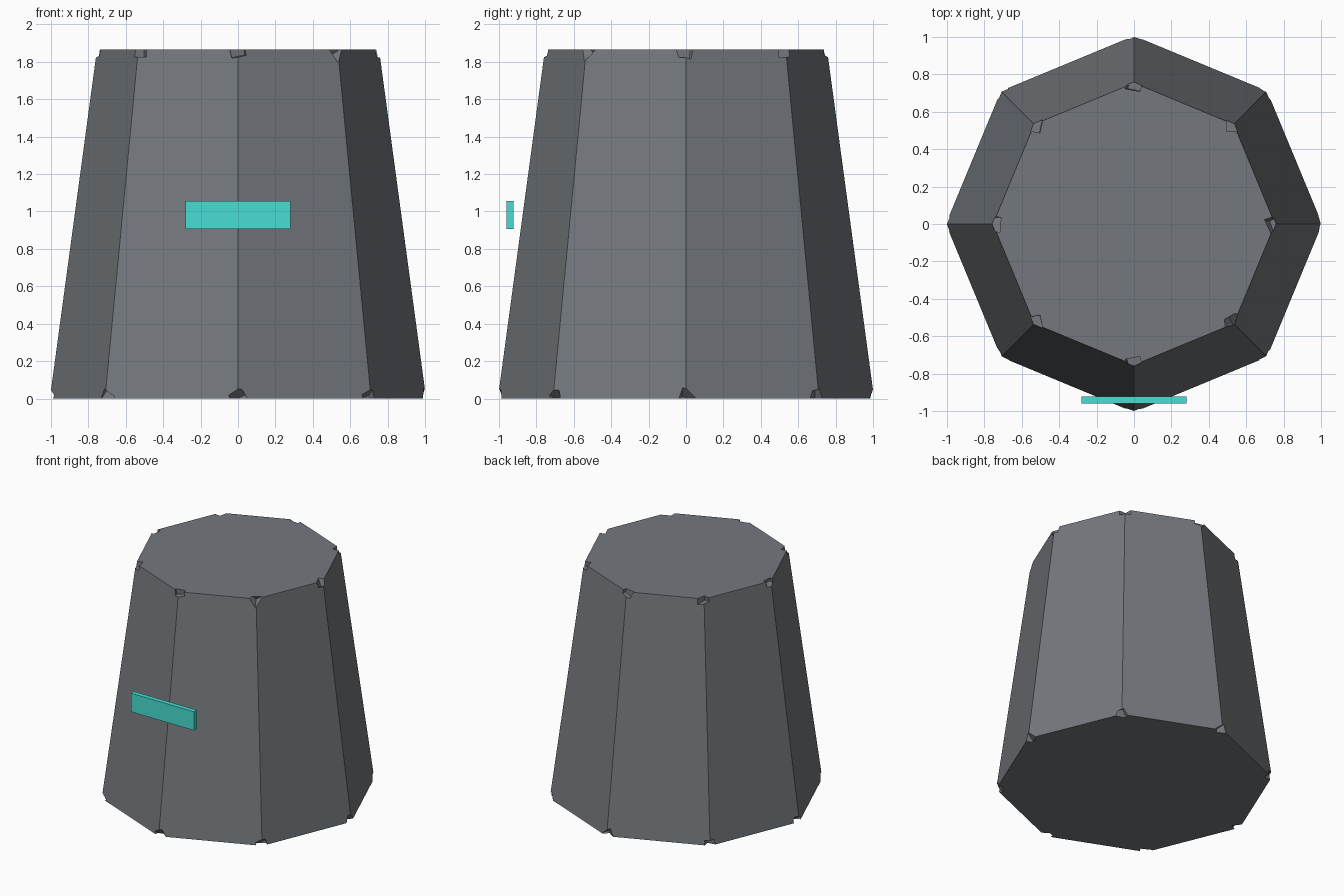
import bpy, bmesh, random
from math import cos, sin, pi
from mathutils import Euler, Matrix, Vector

if "Cube" in bpy.data.objects:
    bpy.data.objects.remove(bpy.data.objects["Cube"])

random.seed(4)
H, R0, R1, SIDES = 1.865, 1.006, 0.754, 8


def corner(i, r, z):
    a = 2 * pi * i / SIDES
    return Vector((r * cos(a), r * sin(a), z))


def make_object(name, bm, color=None):
    bmesh.ops.recalc_face_normals(bm, faces=bm.faces[:])
    mesh = bpy.data.meshes.new(name)
    bm.to_mesh(mesh)
    bm.free()
    if color:
        mat = bpy.data.materials.new(name + "_color")
        mat.diffuse_color = (*color, 1)
        mat.use_nodes = True
        mat.node_tree.nodes["Principled BSDF"].inputs["Base Color"].default_value = mat.diffuse_color
        mesh.materials.append(mat)
    obj = bpy.data.objects.new(name, mesh)
    bpy.context.collection.objects.link(obj)
    return obj


DARK_GREY = (0.175, 0.187, 0.205)
TEAL = (0.065, 0.74, 0.65)

# Tapered octagonal body
bm = bmesh.new()
low = [bm.verts.new(corner(i, R0, 0)) for i in range(SIDES)]
top = [bm.verts.new(corner(i, R1, H)) for i in range(SIDES)]
bm.faces.new(low[::-1])
bm.faces.new(top)
for i in range(SIDES):
    j = (i + 1) % SIDES
    bm.faces.new((low[i], low[j], top[j], top[i]))
body = make_object("body", bm, DARK_GREY)

# Small tumbled cubes that chip every corner
bm = bmesh.new()
for r, z in ((R0, 0), (R1, H)):
    for i in range(SIDES):
        turn = Euler([random.uniform(0, pi) for _ in range(3)]).to_matrix().to_4x4()
        bmesh.ops.create_cube(bm, size=0.078,
                              matrix=Matrix.Translation(corner(i, r, z)) @ turn)
cutter = make_object("corner_chip_cutter", bm, DARK_GREY)
cutter.hide_render = True
cutter.hide_set(True)
cut = body.modifiers.new("corner_chips", 'BOOLEAN')
cut.operation = 'DIFFERENCE'
cut.solver = 'EXACT'
cut.object = cutter

# Teal plate in front of the body
bm = bmesh.new()
bmesh.ops.create_cube(bm, size=1, matrix=Matrix.Translation((0, -0.94, 0.98))
                      @ Matrix.Diagonal((0.56, 0.037, 0.15, 1)))
make_object("front_plate", bm, TEAL)
